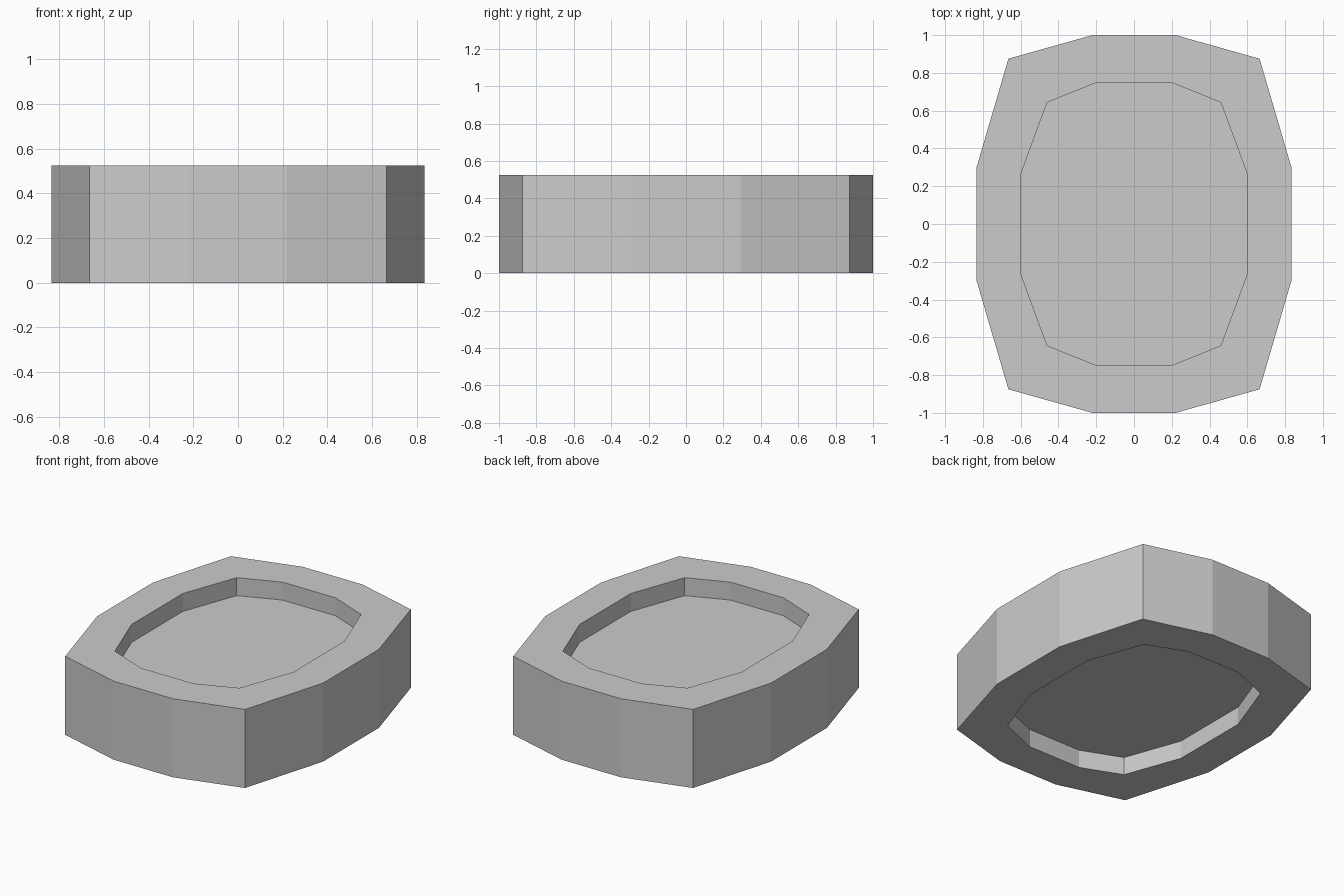
import bpy
import bmesh

if "Cube" in bpy.data.objects:
    bpy.data.objects.remove(bpy.data.objects["Cube"], do_unlink=True)

HEIGHT = 0.525
RECESS = 0.12
# One quadrant of each outline, from the side towards the back
OUTER = [(0.835, 0.295), (0.665, 0.875), (0.22, 1.0)]
INNER = [(0.597, 0.27), (0.46, 0.643), (0.195, 0.75)]

grey = bpy.data.materials.new("plain grey")
grey.use_nodes = True
colour = (0.6, 0.6, 0.6, 1)
grey.diffuse_color = colour
grey.node_tree.nodes["Principled BSDF"].inputs["Base Color"].default_value = colour


def outline(quarter):
    """Mirror a quadrant into a full counter-clockwise loop."""
    half = quarter + [(-x, y) for x, y in reversed(quarter)]
    return half + [(-x, -y) for x, y in half]


def ring(bm, quarter, z):
    return [bm.verts.new((x, y, z)) for x, y in outline(quarter)]


def bridge(bm, a, b):
    n = len(a)
    for i in range(n):
        j = (i + 1) % n
        bm.faces.new((a[i], a[j], b[j], b[i]))


# Block with a shallow recess in its top and underside
bm = bmesh.new()
rings = [
    ring(bm, INNER, RECESS),
    ring(bm, INNER, 0),
    ring(bm, OUTER, 0),
    ring(bm, OUTER, HEIGHT),
    ring(bm, INNER, HEIGHT),
    ring(bm, INNER, HEIGHT - RECESS),
]
for lower, upper in zip(rings, rings[1:]):
    bridge(bm, lower, upper)

# Recess floors
bm.faces.new(list(reversed(rings[0])))
bm.faces.new(rings[-1])
bmesh.ops.recalc_face_normals(bm, faces=bm.faces)

mesh = bpy.data.meshes.new("recessed_block")
bm.to_mesh(mesh)
bm.free()
mesh.materials.append(grey)
block = bpy.data.objects.new("recessed_block", mesh)
bpy.context.collection.objects.link(block)
